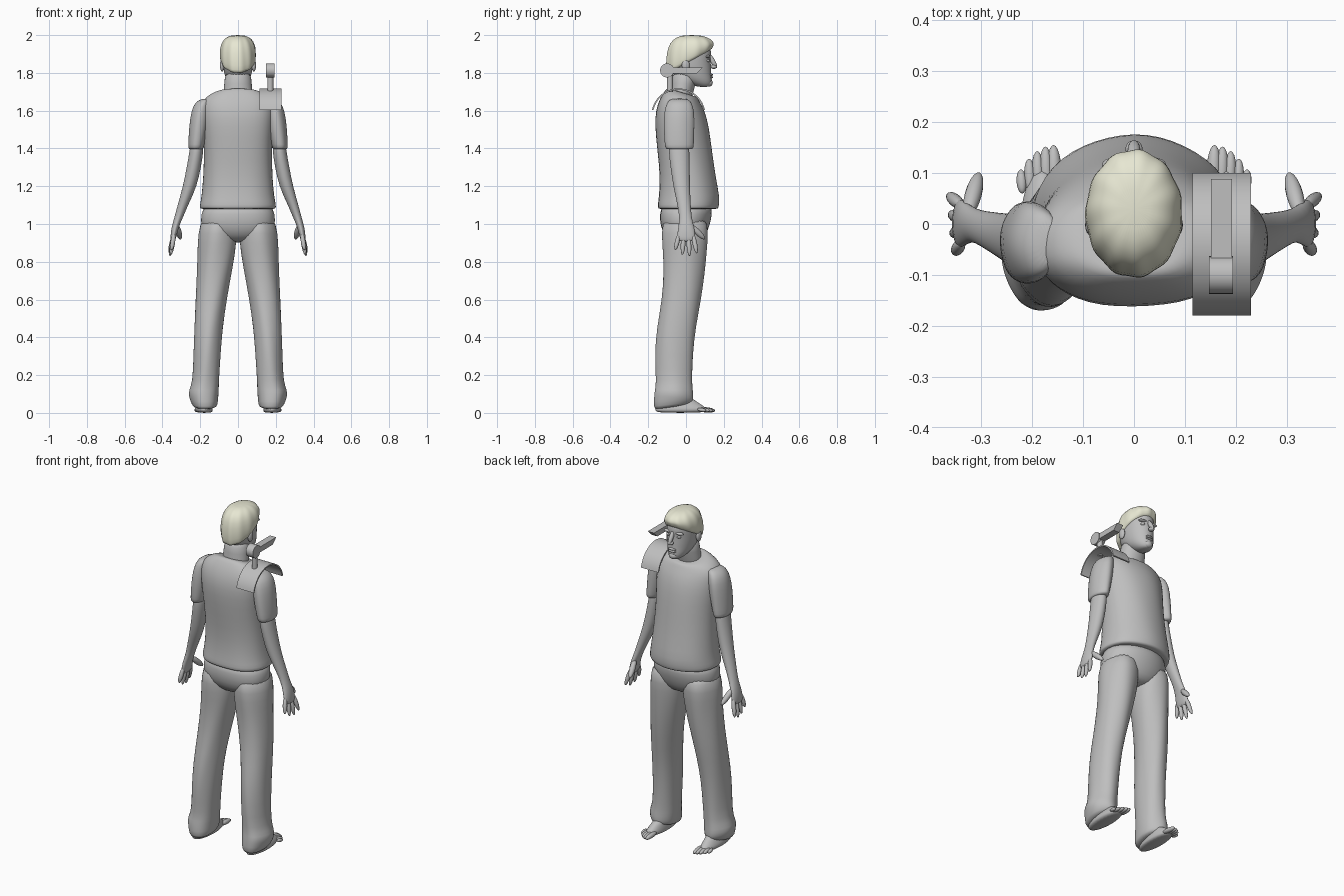
import bpy, bmesh, math
from mathutils import Vector, Matrix

cube = bpy.data.objects.get("Cube")
if cube:
    bpy.data.objects.remove(cube, do_unlink=True)


def material(name, rgb):
    mat = bpy.data.materials.new(name)
    mat.use_nodes = True
    colour = (*rgb, 1)
    mat.diffuse_color = colour
    mat.node_tree.nodes["Principled BSDF"].inputs["Base Color"].default_value = colour
    return mat


GREY = material("plain grey", (.52, .52, .52))
CREAM = material("pale cream", (.8, .8, .65))


def finish(name, bm, mat=GREY, subdivide=0, smooth=True):
    """Turn a bmesh into a named, coloured object."""
    bmesh.ops.recalc_face_normals(bm, faces=bm.faces)
    mesh = bpy.data.meshes.new(name)
    bm.to_mesh(mesh)
    bm.free()
    mesh.materials.append(mat)
    obj = bpy.data.objects.new(name, mesh)
    bpy.context.collection.objects.link(obj)
    for poly in mesh.polygons:
        poly.use_smooth = smooth
    if subdivide:
        mod = obj.modifiers.new("smooth form", 'SUBSURF')
        mod.levels = mod.render_levels = subdivide
    return obj


def loft(name, rings, side=1, mat=GREY, count=24, back=2, waves=0, depth=0):
    """Skin rings of (z, x, half width, back y, front y, tilt)."""
    bm = bmesh.new()
    loops = []
    for z, x, width, low, high, *tilt in rings:
        slope = tilt[0] if tilt else 0
        loop = []
        for i in range(count):
            a = math.tau * i / count
            c, s = math.cos(a), math.sin(a)
            if s < 0:
                c = math.copysign(abs(c) ** (2 / back), c)
                s = -abs(s) ** (2 / back)
            k = 1 + depth * math.sin(waves * a + z * 9)
            y = (low + high) / 2 + s * k * (high - low) / 2
            loop.append(bm.verts.new((side * (x + width * c * k), y, z + slope * y)))
        loops.append(loop)
    for a, b in zip(loops, loops[1:]):
        for i in range(count):
            j = (i + 1) % count
            bm.faces.new((a[i], a[j], b[j], b[i]))
    bm.faces.new(loops[0])
    bm.faces.new(loops[-1])
    return finish(name, bm, mat, 1)


def blob(name, centre, radii, turn=None):
    """Ellipsoid, optionally turned by a quaternion."""
    bm = bmesh.new()
    bmesh.ops.create_uvsphere(bm, u_segments=16, v_segments=10, radius=1)
    spin = turn.to_matrix().to_4x4() if turn else Matrix()
    bm.transform(Matrix.Translation(centre) @ spin @ Matrix.Diagonal((*radii, 1)))
    return finish(name, bm)


def digit(name, start, end, radius):
    """Slim rounded form running between two points."""
    start, end = Vector(start), Vector(end)
    line = end - start
    return blob(name, (start + end) / 2, (radius, radius, line.length / 2),
                line.to_track_quat('Z', 'Y'))


# Shirt body, with the neckline lower at the chest
loft("shirt", [
    (1.08, 0, .185, -.135, .155),
    (1.08, 0, .202, -.15, .172),
    (1.1, 0, .204, -.152, .175),
    (1.14, 0, .194, -.145, .18),
    (1.25, 0, .184, -.137, .158),
    (1.4, 0, .18, -.153, .138),
    (1.52, 0, .192, -.165, .122),
    (1.6, 0, .196, -.162, .1),
    (1.65, 0, .19, -.14, .075, -.1),
    (1.68, 0, .15, -.115, .062, -.2),
    (1.69, 0, .108, -.1, .055, -.3),
    (1.69, 0, .09, -.085, .045, -.3),
], back=2.5, waves=7, depth=.008)

# Trouser seat
loft("trouser_seat", [
    (1.12, 0, .18, -.13, .14),
    (1.05, 0, .197, -.14, .14),
    (.99, 0, .2, -.137, .126),
    (.94, 0, .165, -.115, .105),
    (.9, 0, .08, -.07, .07),
], back=2.4)

# Neck and head
loft("neck", [
    (1.62, 0, .08, -.09, .02),
    (1.68, 0, .079, -.085, .035),
    (1.74, 0, .073, -.077, .05),
    (1.82, 0, .07, -.075, .07),
])
loft("head", [
    (1.725, 0, .022, .07, .12),
    (1.735, 0, .04, .03, .136),
    (1.76, 0, .06, -.03, .139),
    (1.79, 0, .072, -.07, .134),
    (1.83, 0, .079, -.088, .134),
    (1.87, 0, .083, -.095, .13),
    (1.92, 0, .084, -.095, .137),
    (1.96, 0, .065, -.07, .115),
])
loft("hair", [
    (1.85, 0, .08, -.09, .125, .55),
    (1.85, 0, .09, -.1, .137, .55),
    (1.88, 0, .096, -.107, .144, .45),
    (1.925, 0, .095, -.102, .148, .2),
    (1.965, 0, .083, -.085, .138, .06),
    (1.99, 0, .06, -.05, .112),
    (2, 0, .03, -.01, .07),
], mat=CREAM, count=48, waves=11, depth=.02)

# Face details on the centre line
digit("nose_bridge", (0, .12, 1.9), (0, .162, 1.825), .013)
blob("nose_tip", (0, .147, 1.832), (.017, .017, .011))
for label, height in (("upper_lip", 1.79), ("lower_lip", 1.777)):
    blob(label, (0, .131, height), (.025, .012, .007))
blob("chin", (0, .122, 1.748), (.026, .02, .02))

for side, label in ((1, "left"), (-1, "right")):
    # Eyes, brows and ears
    blob(label + "_eye", (side * .033, .115, 1.865), (.014, .011, .008))
    blob(label + "_brow", (side * .035, .116, 1.886), (.028, .015, .008))
    blob(label + "_ear", (side * .084, -.002, 1.84), (.012, .021, .033))

    # Short sleeve
    loft(label + "_sleeve", [
        (1.665, .165, .025, -.08, .01),
        (1.645, .185, .042, -.1, .03),
        (1.6, .197, .05, -.115, .045),
        (1.52, .207, .051, -.12, .045),
        (1.44, .218, .045, -.115, .042),
        (1.4, .223, .041, -.112, .04),
        (1.395, .223, .034, -.1, .03),
    ], side, waves=5, depth=.015)

    # Bare arm down to the palm
    loft(label + "_arm", [
        (1.46, .215, .034, -.09, .015),
        (1.38, .22, .037, -.092, .018),
        (1.3, .234, .038, -.082, .02),
        (1.2, .254, .037, -.068, .021),
        (1.1, .292, .028, -.045, .025),
        (1.03, .316, .022, -.033, .03),
        (.98, .334, .019, -.042, .045),
        (.93, .342, .016, -.048, .05),
        (.905, .346, .011, -.042, .044),
    ], side)

    # Fingers fan out along the palm, thumb points forward
    for i, drop in enumerate((.862, .837, .83, .845)):
        spread = i - 1.5
        digit(f"{label}_finger_{i}", (side * .338, spread * .024, .95),
              (side * (.352 + .004 * i), spread * .038, drop), .0125)
    digit(label + "_thumb", (side * .327, .015, 1.0), (side * .304, .1, .92), .0165)

    # Trouser leg with a baggy cuff
    loft(label + "_trouser_leg", [
        (1.05, .105, .085, -.12, .115),
        (.95, .107, .104, -.13, .12),
        (.85, .113, .101, -.123, .11),
        (.75, .124, .093, -.12, .1),
        (.6, .143, .083, -.128, .08),
        (.45, .157, .075, -.155, .052),
        (.3, .164, .072, -.166, .037),
        (.16, .17, .07, -.158, .032),
        (.12, .18, .08, -.166, .036),
        (.08, .182, .079, -.17, .04, -.1),
        (.05, .175, .068, -.175, .034, .15),
        (.04, .175, .058, -.16, .02, .15),
    ], side, waves=5, depth=.02)

    # Foot and toes
    loft(label + "_foot", [
        (0, .178, .04, -.15, .09),
        (.012, .18, .047, -.165, .115),
        (.03, .18, .046, -.16, .105),
        (.05, .176, .04, -.15, .07),
        (.09, .172, .035, -.13, .02),
    ], side)
    for i in range(5):
        x = .158 + .016 * i
        digit(f"{label}_toe_{i}", (side * (x - .003), .06, .02),
              (side * x, .155 - .003 * i * i, .012), .014 - .001 * i)

# Arched shoulder plate
bm = bmesh.new()
rows = []
for i in range(25):
    a = math.radians(12 + 156 * i / 24)
    rows.append([bm.verts.new((x, -.04 + r * math.cos(a), 1.575 + r * math.sin(a)))
                 for x, r in ((.115, .143), (.23, .143), (.23, .135), (.115, .135))])
for a, b in zip(rows, rows[1:]):
    for i in range(4):
        j = (i + 1) % 4
        bm.faces.new((a[i], a[j], b[j], b[i]))
bm.faces.new(rows[0])
bm.faces.new(rows[-1])
hardware = [finish("shoulder_plate", bm)]

# Post and pivot drum standing on the plate
for label, centre, radius, length, axis in (
        ("mount_post", (.171, -.085, 1.75), .016, .1, 'Z'),
        ("pivot_drum", (.171, -.1, 1.813), .037, .047, 'Y')):
    bm = bmesh.new()
    bmesh.ops.create_cone(bm, cap_ends=True, segments=32, radius1=radius,
                          radius2=radius, depth=length)
    spin = Matrix.Rotation(math.pi / 2 if axis == 'Y' else 0, 4, 'Y')
    bm.transform(Matrix.Translation(centre) @ spin)
    hardware.append(finish(label, bm))

# Flat barrel with a slanted muzzle
bm = bmesh.new()
bmesh.ops.create_cube(bm, size=1)
bm.transform(Matrix.Translation((.172, .005, 1.812)) @ Matrix.Diagonal((.041, .166, .032, 1)))
for v in bm.verts:
    if v.co.y > 0 and v.co.z < 1.812:
        v.co.y -= .032
hardware.append(finish("barrel", bm, smooth=False))

bpy.ops.object.select_all(action='DESELECT')
for obj in hardware:
    obj.select_set(True)
bpy.context.view_layer.objects.active = hardware[0]
bpy.ops.object.shade_smooth_by_angle(angle=math.radians(35))
